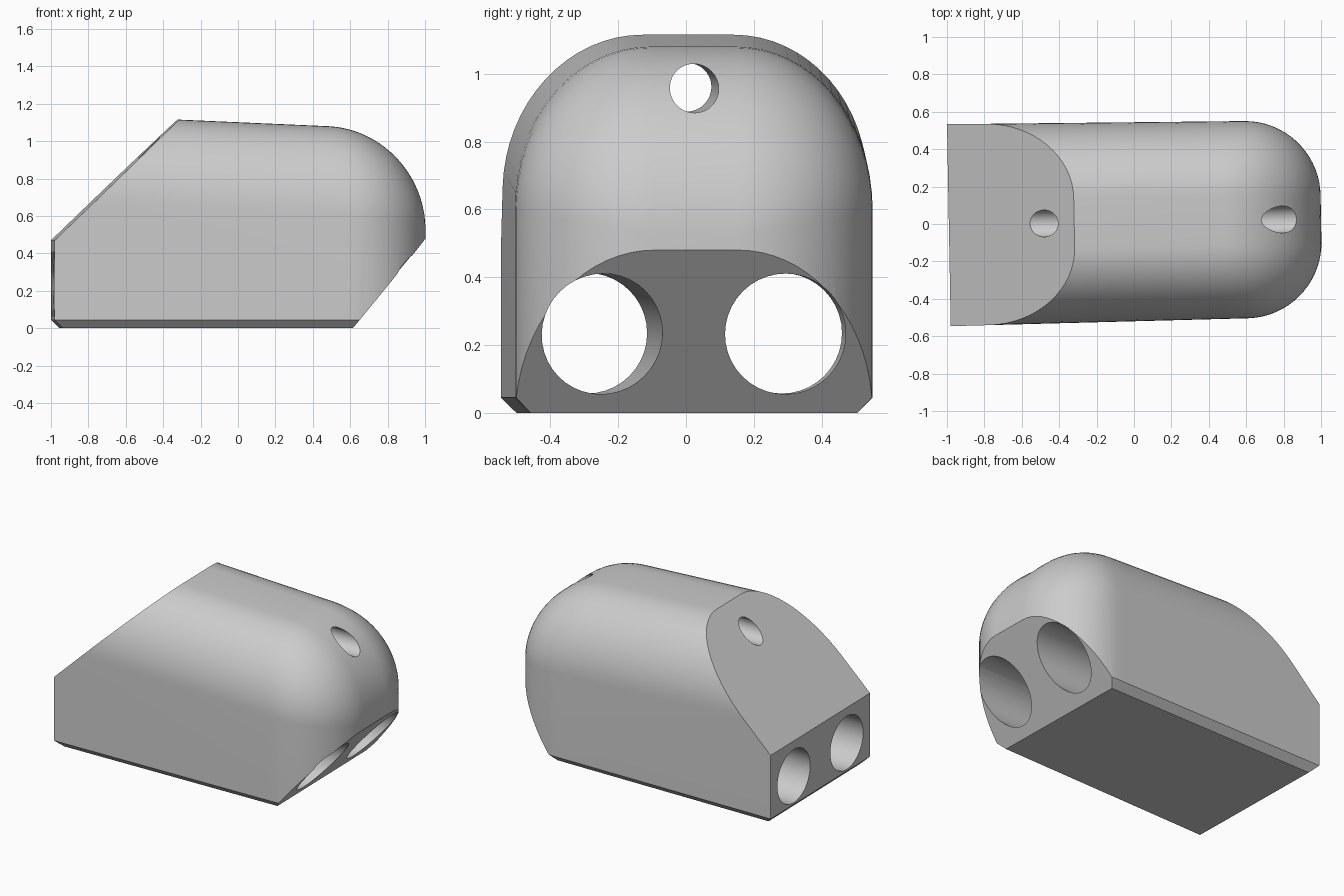
import bpy, bmesh
from math import sin, cos, pi, sqrt, radians
from mathutils import Matrix, Vector

cube = bpy.data.objects.get("Cube")
if cube:
    bpy.data.objects.remove(cube, do_unlink=True)

BACK, CHAMFER = -0.99, 0.045
SIDE_R, TOP_R = 0.4, 0.47          # corner radii of the arch
NOSE_DROP = 0.53                   # how far the top falls over the nose

grey = bpy.data.materials.new("light grey")
grey.use_nodes = True
colour = (0.6, 0.6, 0.6, 1)
grey.diffuse_color = colour
grey.node_tree.nodes["Principled BSDF"].inputs["Base Color"].default_value = colour


def fall(x, start):
    """Quarter-round falloff from 0 at start to 1 at the nose tip."""
    t = min(max((x - start) / (1 - start), 0), 1)
    return 1 - sqrt(max(0, 1 - t * t))


def section(x):
    """Arch outline with a chamfered base, rounded in towards the nose."""
    side, top = fall(x, 0.6), fall(x, 0.48)
    w = 0.532 - 0.008 * x - SIDE_R * side
    h = 1.101 - 0.044 * x - NOSE_DROP * top
    ry, rz = SIDE_R * (1 - side), TOP_R * (1 - top)
    half = [(w - CHAMFER, 0), (w, CHAMFER)]
    for i in range(17):
        a = i / 16 * pi / 2
        half.append((w - ry + ry * cos(a), h - rz + rz * sin(a)))
    return half + [(-y, z) for y, z in reversed(half)]


# Shell lofted from back to nose
bm = bmesh.new()
stations = [BACK] + [0.48 + 0.52 * sin(i / 20 * pi / 2) for i in range(21)]
rings = [[bm.verts.new((x, y, z)) for y, z in section(x)] for x in stations]
for a, b in zip(rings, rings[1:]):
    for i in range(len(a)):
        j = (i + 1) % len(a)
        bm.faces.new((a[i], a[j], b[j], b[i]))
bm.faces.new(rings[0])
bm.faces.new(rings[-1])
bmesh.ops.remove_doubles(bm, verts=bm.verts, dist=0.0005)


# Flat cuts: sloping back, undercut nose, chamfer along the rear base
def slice_off(point, normal):
    geom = bm.verts[:] + bm.edges[:] + bm.faces[:]
    cut = bmesh.ops.bisect_plane(bm, geom=geom, plane_co=point,
                                 plane_no=normal, clear_outer=True)
    edges = [e for e in cut["geom_cut"] if isinstance(e, bmesh.types.BMEdge)]
    bmesh.ops.contextual_create(bm, geom=edges)


slice_off((BACK, 0, 0.47), (-0.645, 0, 0.67))
slice_off((0.605, 0, 0), (0.48, 0, -0.395))
slice_off((BACK, 0, CHAMFER), (-1, 0, -1))
bmesh.ops.recalc_face_normals(bm, faces=bm.faces)
bmesh.ops.transform(bm, verts=bm.verts, matrix=Matrix.Translation((0, 0.012, 0))
                    @ Matrix.Rotation(radians(1.06), 4, 'Z'))
mesh = bpy.data.meshes.new("body")
bm.to_mesh(mesh)
bm.free()
mesh.materials.append(grey)
body = bpy.data.objects.new("body", mesh)
bpy.context.collection.objects.link(body)
bpy.ops.object.select_all(action='DESELECT')
body.select_set(True)
bpy.context.view_layer.objects.active = body


# Lengthwise holes, given by the centres at the rear and nose ends
def bore(name, rear, nose, radius):
    rear, nose = Vector(rear), Vector(nose)
    axis = nose - rear
    cutter_bm = bmesh.new()
    bmesh.ops.create_cone(cutter_bm, cap_ends=True, segments=40, radius1=radius,
                          radius2=radius, depth=axis.length * 1.6)
    cutter_mesh = bpy.data.meshes.new(name)
    cutter_bm.to_mesh(cutter_mesh)
    cutter_bm.free()
    cutter_mesh.materials.append(grey)
    cutter = bpy.data.objects.new(name, cutter_mesh)
    cutter.matrix_world = (Matrix.Translation((rear + nose) / 2)
                           @ axis.to_track_quat('Z', 'Y').to_matrix().to_4x4())
    cutter.hide_render = True
    bpy.context.collection.objects.link(cutter)
    mod = body.modifiers.new(name, 'BOOLEAN')
    mod.operation, mod.solver, mod.object = 'DIFFERENCE', 'EXACT', cutter
    bpy.ops.object.modifier_apply(modifier=name)
    bpy.data.objects.remove(cutter, do_unlink=True)


bore("right_bore", (-1, -0.293, 0.235), (0.78, -0.248, 0.233), 0.178)
bore("left_bore", (-1, 0.282, 0.235), (0.78, 0.293, 0.233), 0.178)
bore("top_bore", (-0.475, 0.003, 0.96), (0.78, 0.024, 0.957), 0.072)

bpy.ops.object.shade_smooth_by_angle(angle=radians(30))
